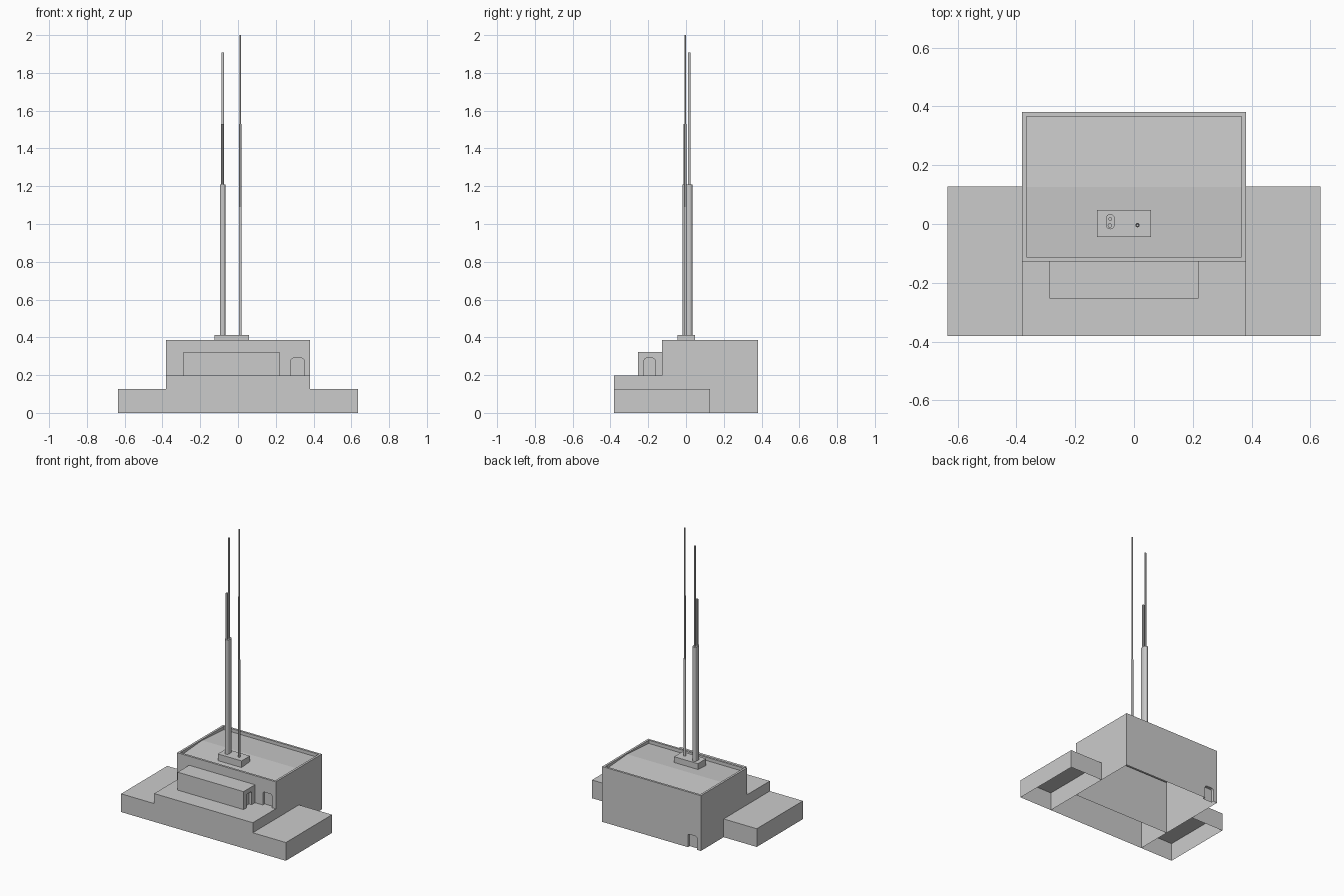
import bpy, bmesh, math
from mathutils import Vector

if "Cube" in bpy.data.objects:
    bpy.data.objects.remove(bpy.data.objects["Cube"])


def finish(name, bm):
    bmesh.ops.recalc_face_normals(bm, faces=bm.faces)
    me = bpy.data.meshes.new(name)
    bm.to_mesh(me)
    bm.free()
    ob = bpy.data.objects.new(name, me)
    bpy.context.collection.objects.link(ob)
    return ob


def prism(name, pts, direction):
    bm = bmesh.new()
    f = bm.faces.new([bm.verts.new(p) for p in pts])
    r = bmesh.ops.extrude_face_region(bm, geom=[f], use_keep_orig=True)
    vs = [g for g in r["geom"] if isinstance(g, bmesh.types.BMVert)]
    bmesh.ops.translate(bm, verts=vs, vec=Vector(direction))
    return finish(name, bm)


def block(name, lo, hi):
    (x0, y0, z0), (x1, y1, z1) = lo, hi
    return prism(name, [(x0, y0, z0), (x1, y0, z0), (x1, y1, z0), (x0, y1, z0)],
                 (0, 0, z1 - z0))


def carve(ob, cutters):
    # cut the recesses into the solid and bake the result
    for c in cutters:
        m = ob.modifiers.new("cut", 'BOOLEAN')
        m.operation, m.solver, m.object = 'DIFFERENCE', 'EXACT', c
    dg = bpy.context.evaluated_depsgraph_get()
    me = bpy.data.meshes.new_from_object(ob.evaluated_get(dg))
    ob.modifiers.clear()
    ob.data = me
    for c in cutters:
        bpy.data.objects.remove(c)


def open_side(ob, axis, value):
    # remove the faces lying in one axis plane
    bm = bmesh.new()
    bm.from_mesh(ob.data)
    fs = [f for f in bm.faces if all(abs(v.co[axis] - value) < 1e-4 for v in f.verts)]
    bmesh.ops.delete(bm, geom=fs, context='FACES')
    bm.to_mesh(ob.data)
    bm.free()


def door_profile(u0, u1, v0, v1, r=0.014):
    pts = [(u0, v0), (u1, v0)]
    for cx, start in ((u1 - r, 0), (u0 + r, 90)):
        for i in range(5):
            a = math.radians(start + i * 22.5)
            pts.append((cx + r * math.cos(a), v1 - r + r * math.sin(a)))
    return pts


def door_cutter(u0, u1, v0, v1, axis, wall, inward, depth=0.02):
    d, out = inward * depth, wall - inward * 0.02
    prof = door_profile(u0, u1, v0, v1)
    pts = [(out, u, v) if axis == 0 else (u, out, v) for u, v in prof]
    vec = [0, 0, 0]
    vec[axis] = d + inward * 0.02
    c = prism("door_cutter", pts, vec)
    c.hide_render = True
    return c


# main hall with two door recesses and a shallow pitched roof inside a parapet
W, F, B, H = 0.38, -0.127, 0.38, 0.385
hall = block("main_hall", (-W, F, 0), (W, B, H))
rim = 0.015
roof = prism("roof_cutter", [(-W + rim, F + rim, 0.362), (-W + rim, (F + B) / 2, 0.378),
                             (-W + rim, B - rim, 0.362), (-W + rim, B - rim, 0.45),
                             (-W + rim, F + rim, 0.45)], (2 * (W - rim), 0, 0))
carve(hall, [roof,
             door_cutter(0.28, 0.35, 0.197, 0.29, 1, F, 1),
             door_cutter(-0.35, -0.28, -0.05, 0.093, 1, B, -1)])
open_side(hall, 2, 0)

# front terrace
terrace = block("front_terrace", (-W, -0.38, 0), (W, F, 0.197))
open_side(terrace, 2, 0)
open_side(terrace, 1, F)

# side wings
for side, name in ((-1, "left_wing"), (1, "right_wing")):
    xs = sorted((side * W, side * 0.635))
    wing = block(name, (xs[0], -0.38, 0), (xs[1], 0.128, 0.127))
    open_side(wing, 2, 0)
    open_side(wing, 0, side * W)

# small annex on the terrace, with a door in its right end
annex = block("annex", (-0.288, -0.253, 0.197), (0.22, F, 0.322))
carve(annex, [door_cutter(-0.222, -0.164, 0.15, 0.29, 0, 0.22, -1)])
open_side(annex, 2, 0.197)
open_side(annex, 1, F)

# mast plinth
block("mast_plinth", (-0.125, -0.044, 0.362), (0.058, 0.048, 0.413))


def tube(name, x, y, sections, n=12):
    # stacked cylinders: (bottom, top, radius)
    bm = bmesh.new()
    for z0, z1, r in sections:
        g = bmesh.ops.create_cone(bm, cap_ends=True, segments=n, radius1=r, radius2=r,
                                  depth=z1 - z0)
        bmesh.ops.translate(bm, verts=g["verts"], vec=(x, y, (z0 + z1) / 2))
    ob = finish(name, bm)
    bpy.ops.object.select_all(action='DESELECT')
    ob.select_set(True)
    bpy.context.view_layer.objects.active = ob
    bpy.ops.object.shade_smooth_by_angle()
    return ob


# twin chimney: rounded sleeve around two pipes
cx, cy0, cy1, r = -0.081, -0.003, 0.019, 0.015
pts = []
for cy, start in ((cy1, 0), (cy0, 180)):
    for i in range(9):
        a = math.radians(start + i * 22.5)
        pts.append((cx + r * math.cos(a), cy + r * math.sin(a), 0.413))
prism("chimney_sleeve", pts, (0, 0, 0.795))
tube("chimney_pipe_tall", cx, 0.017, [(1.2, 1.907, 0.0065)])
tube("chimney_pipe_short", cx - 0.001, -0.005, [(1.2, 1.53, 0.0075)])

# slim stepped antenna
tube("antenna_mast", 0.012, -0.004,
     [(0.413, 1.09, 0.0075), (1.09, 1.53, 0.006), (1.53, 2.0, 0.0045)])
